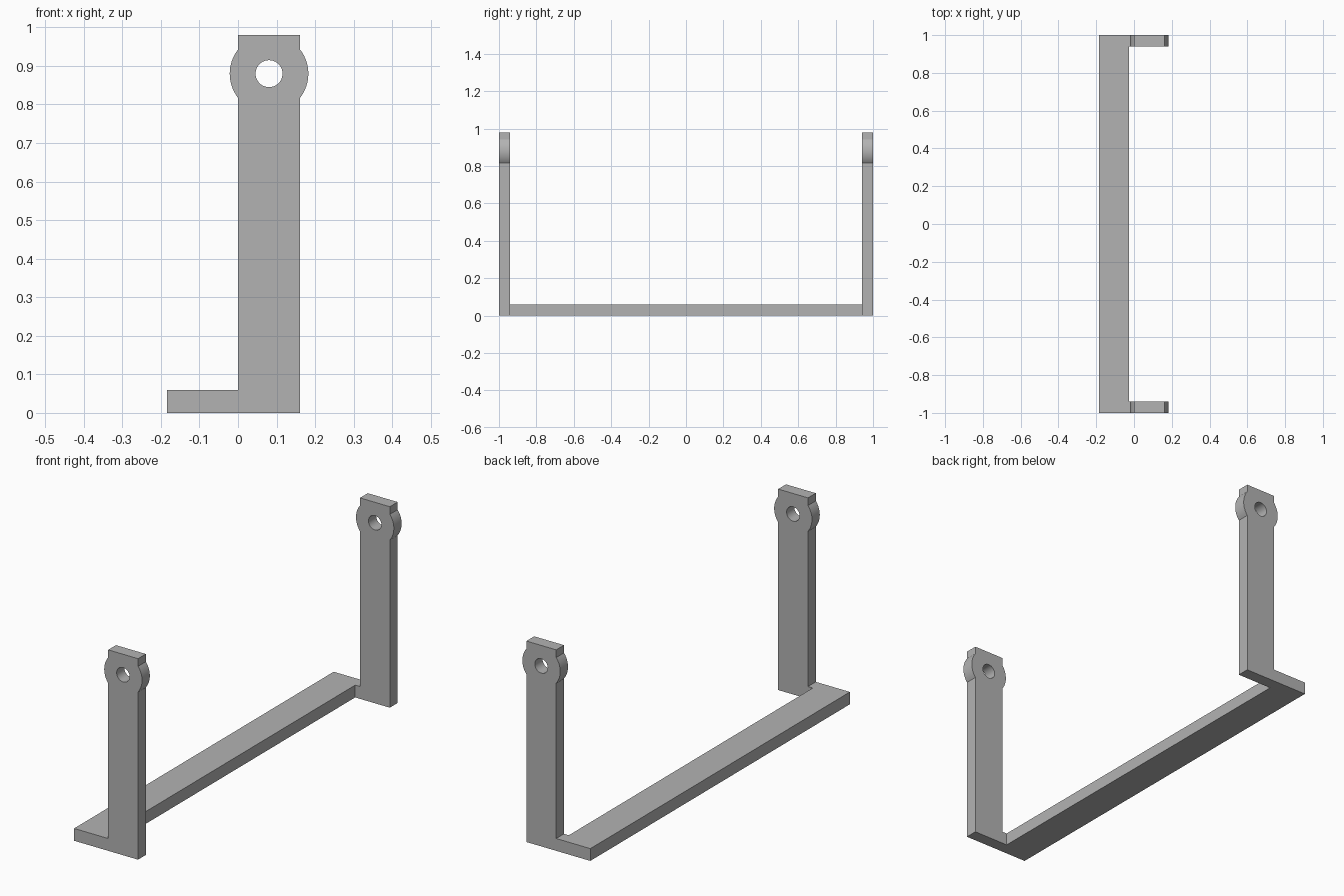
import bpy
import bmesh
from math import asin, cos, sin, pi, tau

if "Cube" in bpy.data.objects:
    bpy.data.objects.remove(bpy.data.objects["Cube"], do_unlink=True)

T = 0.06                      # plate thickness
BAR_L, BAR_R = -0.184, -0.026  # base bar sides
ARM_L, ARM_R = 0.0, 0.161      # upright sides
TOP = 0.98
HUB_X, HUB_Z, HUB_R, HOLE_R = 0.0805, 0.88, 0.102, 0.035

grey = bpy.data.materials.new("plain grey")
grey.use_nodes = True
grey.diffuse_color = (0.45, 0.45, 0.45, 1)
grey.node_tree.nodes["Principled BSDF"].inputs["Base Color"].default_value = grey.diffuse_color


def arc(radius, start, end, steps):
    angles = [start + (end - start) * i / steps for i in range(steps + 1)]
    return [(HUB_X + radius * cos(a), HUB_Z + radius * sin(a)) for a in angles]


def plate(name, loops, y, depth):
    """Extrude closed x-z outlines (inner loops become holes) along y."""
    curve = bpy.data.curves.new(name + " outline", "CURVE")
    curve.dimensions = "2D"
    curve.fill_mode = "BOTH"
    curve.extrude = depth / 2
    for loop in loops:
        spline = curve.splines.new("POLY")
        spline.points.add(len(loop) - 1)
        for point, (x, z) in zip(spline.points, loop):
            point.co = (x, z, 0, 1)
        spline.use_cyclic_u = True
    helper = bpy.data.objects.new(name + " helper", curve)
    bpy.context.collection.objects.link(helper)
    bpy.context.view_layer.update()
    graph = bpy.context.evaluated_depsgraph_get()
    mesh = bpy.data.meshes.new_from_object(helper.evaluated_get(graph))
    bpy.data.objects.remove(helper, do_unlink=True)

    # Weld the caps to the rim and stand the plate upright
    bm = bmesh.new()
    bm.from_mesh(mesh)
    bmesh.ops.remove_doubles(bm, verts=bm.verts, dist=0.0001)
    for v in bm.verts:
        v.co = (v.co.x, y - v.co.z, v.co.y)
    bmesh.ops.recalc_face_normals(bm, faces=bm.faces)
    bm.to_mesh(mesh)
    bm.free()
    mesh.materials.clear()
    mesh.materials.append(grey)
    obj = bpy.data.objects.new(name, mesh)
    bpy.context.collection.objects.link(obj)
    bpy.ops.object.select_all(action="DESELECT")
    obj.select_set(True)
    bpy.context.view_layer.objects.active = obj
    bpy.ops.object.shade_smooth_by_angle(angle=pi / 6)
    return obj


# Upright outline with a foot, rounded pivot lugs and a square top
half = pi / 2 - asin((ARM_R - ARM_L) / 2 / HUB_R)
outline = [(BAR_R, 0), (ARM_R, 0)]
outline += arc(HUB_R, -half, half, 16)
outline += [(ARM_R, TOP), (ARM_L, TOP)]
outline += arc(HUB_R, pi - half, pi + half, 16)
outline += [(ARM_L, T), (BAR_R, T)]
hole = arc(HOLE_R, 0, tau, 40)[:-1]

for name, side in (("front_upright", -1), ("back_upright", 1)):
    plate(name, [outline, hole], side * (1 - T / 2), T)

# Long flat bar joining both uprights
plate("base_bar", [[(BAR_L, 0), (BAR_R, 0), (BAR_R, T), (BAR_L, T)]], 0, 2)
